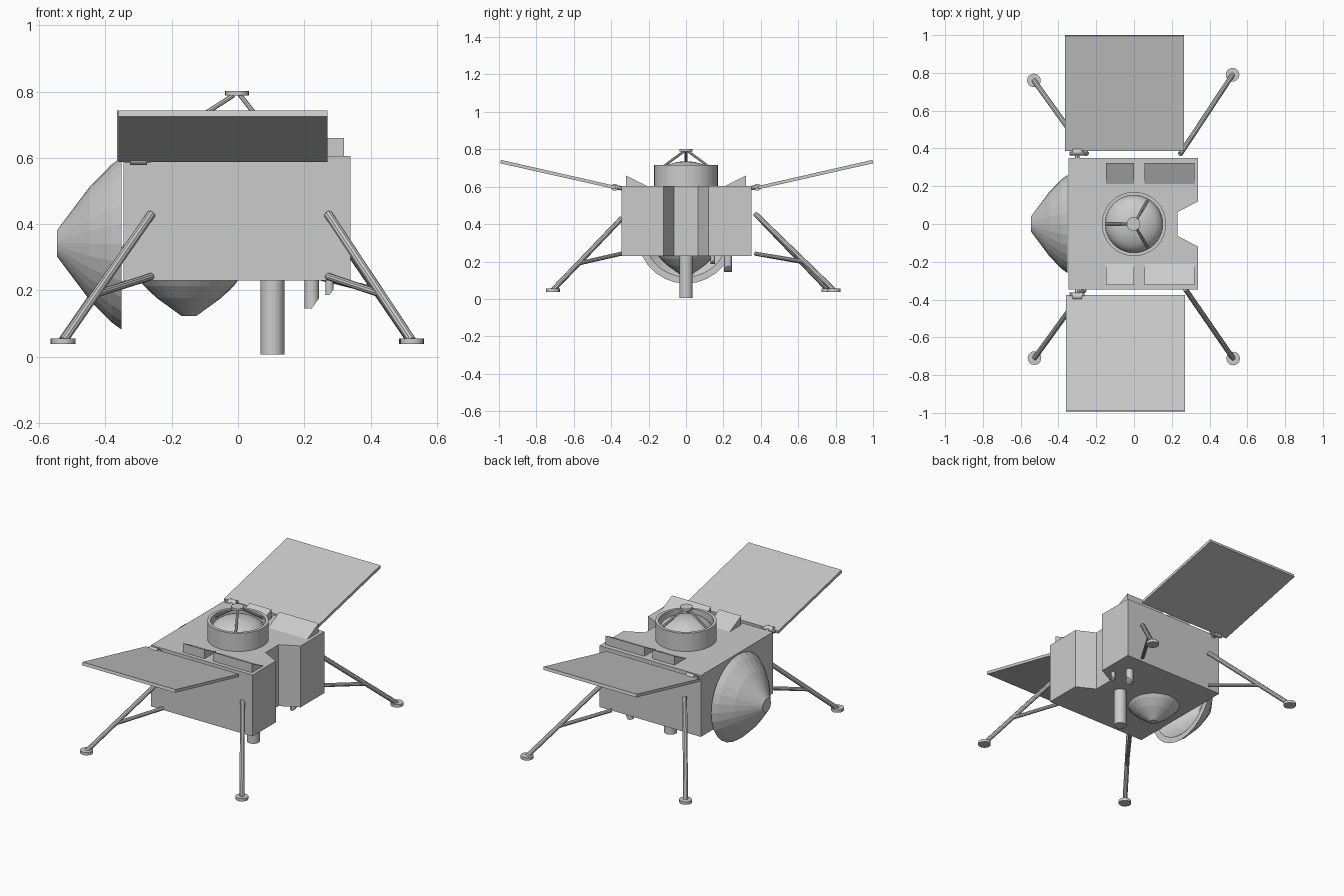
import bpy, bmesh, math
from mathutils import Vector, Matrix

if "Cube" in bpy.data.objects:
    bpy.data.objects.remove(bpy.data.objects["Cube"])


def finish(name, bm, smooth=False):
    bmesh.ops.recalc_face_normals(bm, faces=bm.faces)
    me = bpy.data.meshes.new(name)
    bm.to_mesh(me)
    bm.free()
    ob = bpy.data.objects.new(name, me)
    bpy.context.collection.objects.link(ob)
    if smooth:
        bpy.ops.object.select_all(action='DESELECT')
        ob.select_set(True)
        bpy.context.view_layer.objects.active = ob
        bpy.ops.object.shade_smooth_by_angle(angle=math.radians(35))
    return ob


def prism(name, pts, vec):
    """Extrude a polygon of 3D points along a vector."""
    bm = bmesh.new()
    f = bm.faces.new([bm.verts.new(p) for p in pts])
    r = bmesh.ops.extrude_face_region(bm, geom=[f])
    vs = [g for g in r['geom'] if isinstance(g, bmesh.types.BMVert)]
    bmesh.ops.translate(bm, verts=vs, vec=vec)
    return finish(name, bm)


def lathe(name, prof, segs, mat, smooth=False):
    """Spin a (radius, height) profile about local z."""
    bm = bmesh.new()
    vs = [bm.verts.new((r, 0, h)) for r, h in prof]
    es = [bm.edges.new(p) for p in zip(vs, vs[1:])]
    bmesh.ops.spin(bm, geom=vs + es, cent=(0, 0, 0), axis=(0, 0, 1),
                   angle=2 * math.pi, steps=segs, use_duplicate=False)
    bmesh.ops.remove_doubles(bm, verts=bm.verts, dist=1e-5)
    bmesh.ops.transform(bm, matrix=mat, verts=bm.verts)
    return finish(name, bm, smooth)


def rod(name, a, b, r, segs=10):
    a, b = Vector(a), Vector(b)
    d = b - a
    m = Matrix.Translation(a) @ d.to_track_quat('Z', 'Y').to_matrix().to_4x4()
    return lathe(name, [(0, 0), (r, 0), (r, d.length), (0, d.length)], segs, m, True)


# Main body with a tapered notch in its right end
prism("body", [(-.346, -.346, .23), (.34, -.346, .23), (.34, -.12, .23), (.23, -.063, .23),
               (.23, .063, .23), (.34, .12, .23), (.34, .35, .23), (-.346, .35, .23)],
      (0, 0, .375))

# Hollow dishes: large one on the left end, smaller one underneath
dish = [(0, .194), (.04, .194), (.172, .095), (.238, .03), (.26, 0), (.225, 0),
        (.15, .075), (.03, .165), (0, .165)]
lathe("side_dish", dish, 28,
      Matrix.Translation((-.352, 0, .342)) @ Matrix.Rotation(-math.pi / 2, 4, 'Y'))
lathe("belly_cone", [(r * .57, h * .55) for r, h in dish[:5]] + [(0, 0)], 28,
      Matrix.Translation((-.148, 0, .23)) @ Matrix.Rotation(math.pi, 4, 'X'))

# Probe tube and two bevelled nozzles under the body
rod("probe_tube", (.104, 0, .24), (.104, 0, .006), .036, 24)
for i, (x, y, s, z) in enumerate([(.222, .225, .022, .145), (.276, .143, .012, .186)]):
    ob = rod(f"nozzle_{i}", (x, y, .24), (x, y, z), s, 12)
    for v in ob.data.vertices:
        if v.co.z < z + .01:
            v.co.z += max(0, v.co.x - x) * 1.4

# Legs with a diagonal brace and round foot pad
legs = [("front_left", -.527, -.71, -.262, -.345, .43), ("front_right", .525, -.712, .272, -.345, .43),
        ("back_left", -.53, .76, -.25, .37, .455), ("back_right", .522, .79, .245, .37, .455)]
for n, fx, fy, tx, ty, tz in legs:
    foot, top = Vector((fx, fy, .048)), Vector((tx, ty, tz))
    knee = foot.lerp(top, .37)
    rod(n + "_leg", foot, top, .0135)
    rod(n + "_brace", knee, (tx, ty, .242), .011)
    rod(n + "_foot", (fx, fy, .038), (fx, fy, .055), .036, 20)

# Tilted solar panels with hinges, and wedge boxes on the roof
for s, n in ((-1, "front"), (1, "back")):
    x0, y0, y1 = (-.36, .378, .993) if s < 0 else (-.365, .388, 1.0)
    prism(n + "_panel", [(x0, s * y0, .587), (x0, s * y1, .725),
                         (x0, s * (y1 - .004), .743), (x0, s * (y0 - .002), .604)], (.63, 0, 0))
    rod(n + "_hinge", (-.326, s * .382, .597), (-.274, s * .382, .597), .019, 14)
    rod(n + "_hinge_pin", (-.342, s * .374, .597), (-.262, s * .374, .597), .011, 10)
    rod(n + "_hinge_arm", (-.30, s * .34, .592), (-.30, s * .38, .596), .012, 8)
    for part, xa, xb in (("small", -.148, 0), ("large", .055, .32)):
        prism(f"{n}_{part}_wedge", [(xa, s * .21, .604), (xa, s * .322, .604), (xa, s * .322, .66)],
              (xb - xa, 0, 0))

# Drum with a dome inside
lathe("drum", [(.17, .6), (.17, .716), (.152, .716), (.152, .6)], 40, Matrix(), True)
a = [math.radians(t) for t in range(0, 91, 10)]
lathe("dome", [(.152 * math.cos(t), .65 + .086 * math.sin(t)) for t in a], 40, Matrix(), True)

# Tripod carrying a small cap
for k in range(3):
    t = math.pi + k * 2 * math.pi / 3
    c, s = math.cos(t), math.sin(t)
    rod(f"tripod_strut_{k}", (.152 * c, .152 * s, .70), (.012 * c, .012 * s, .79), .007, 8)
rod("tripod_cap", (-.003, 0, .788), (-.003, 0, .802), .036, 20)
